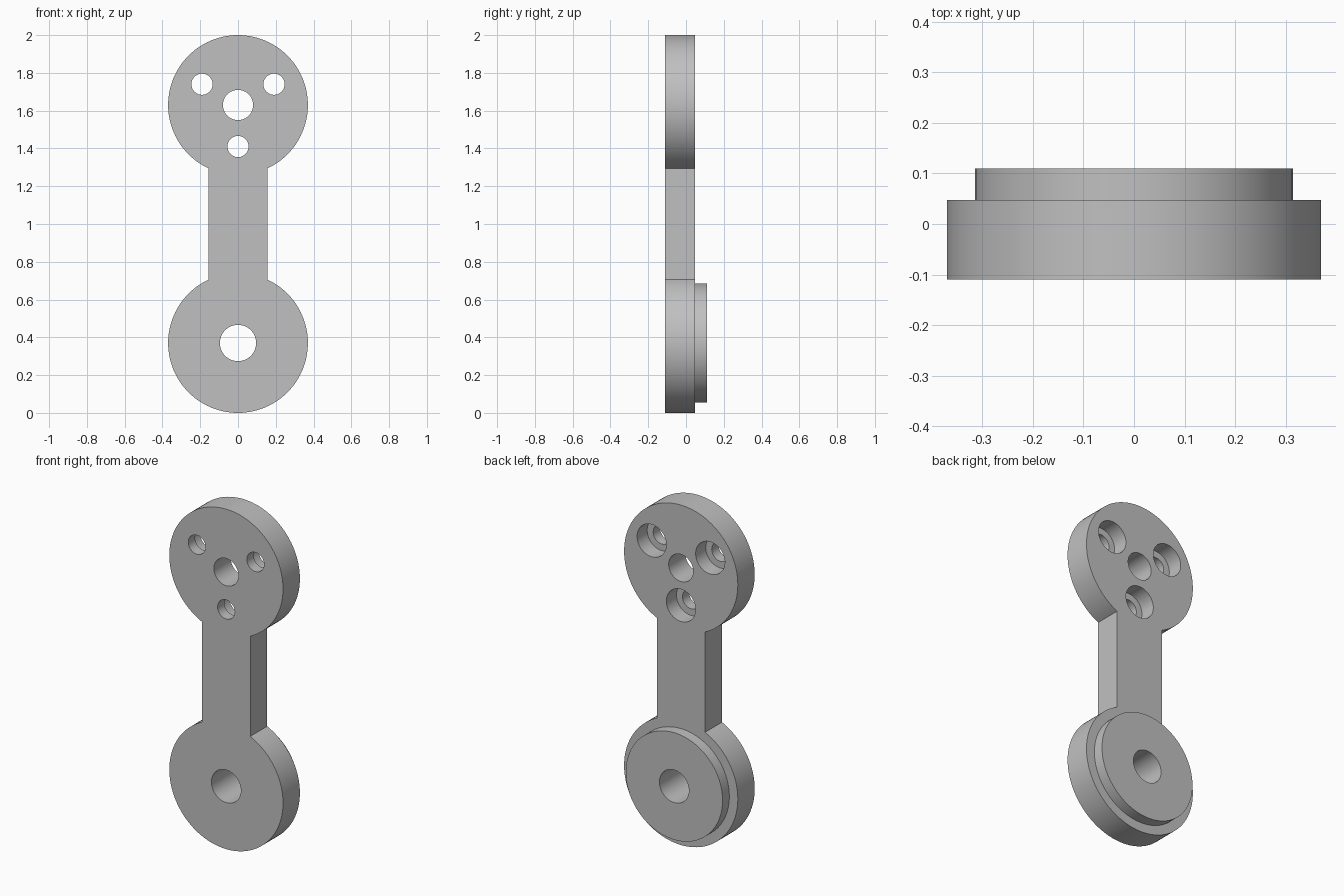
import bpy, bmesh
from math import sin, cos, pi, asin, radians

if "Cube" in bpy.data.objects:
    bpy.data.objects.remove(bpy.data.objects["Cube"])

R, HALF = 0.37, 0.157               # end disc radius, half width of the bar
LOW, HIGH = 0.37, 1.63              # heights of the disc centres
FRONT, BACK, BOSS = -0.11, 0.047, 0.11

grey = bpy.data.materials.new("grey metal")
grey.use_nodes = True
colour = (0.53, 0.53, 0.53, 1)
grey.diffuse_color = colour
grey.node_tree.nodes["Principled BSDF"].inputs["Base Color"].default_value = colour


def arc(cx, cz, r, start, end, n):
    return [(cx + r * cos(start + (end - start) * i / n),
             cz + r * sin(start + (end - start) * i / n)) for i in range(n + 1)]


def extrude(name, outline, y0, y1):
    """Solid made by extruding an x-z outline along y."""
    bm = bmesh.new()
    face = bm.faces.new([bm.verts.new((x, y0, z)) for x, z in outline])
    out = bmesh.ops.extrude_face_region(bm, geom=[face])
    verts = [g for g in out["geom"] if isinstance(g, bmesh.types.BMVert)]
    bmesh.ops.translate(bm, verts=verts, vec=(0, y1 - y0, 0))
    bmesh.ops.recalc_face_normals(bm, faces=bm.faces)
    mesh = bpy.data.meshes.new(name)
    bm.to_mesh(mesh)
    bm.free()
    mesh.materials.append(grey)
    ob = bpy.data.objects.new(name, mesh)
    bpy.context.collection.objects.link(ob)
    return ob


def disc(name, x, z, r, y0, y1, n=96):
    return extrude(name, arc(x, z, r, 0, 2 * pi, n)[:-1], y0, y1)


def activate(ob):
    bpy.ops.object.select_all(action="DESELECT")
    ob.select_set(True)
    bpy.context.view_layer.objects.active = ob


def drill(ob, x, z, r, y0=-0.3, y1=0.3):
    cutter = disc("cutter", x, z, r, y0, y1, 64)
    cutter.hide_render = True
    activate(ob)
    mod = ob.modifiers.new("hole", "BOOLEAN")
    mod.operation, mod.solver, mod.object = "DIFFERENCE", "EXACT", cutter
    bpy.ops.object.modifier_apply(modifier=mod.name)
    bpy.data.objects.remove(cutter)


# Plate: two round ends joined by a straight bar
neck = asin(HALF / R)
outline = (arc(0, HIGH, R, -pi / 2 + neck, 1.5 * pi - neck, 96)
           + arc(0, LOW, R, pi / 2 + neck, 2.5 * pi - neck, 96))
plate = extrude("link_plate", outline, FRONT, BACK)

# Raised round boss behind the lower end
boss = disc("rear_boss", 0, LOW, 0.315, BACK, BOSS)

# Pivot hole through plate and boss, and centre hole in the upper end
for part in (plate, boss):
    drill(part, 0, LOW, 0.096)
drill(plate, 0, HIGH, 0.08)

# Three screw holes, counterbored from the back
for angle in (30, 150, 270):
    x = 0.22 * cos(radians(angle))
    z = HIGH + 0.22 * sin(radians(angle))
    drill(plate, x, z, 0.056)
    drill(plate, x, z, 0.095, BACK - 0.094)

for part in (plate, boss):
    activate(part)
    bpy.ops.object.shade_smooth_by_angle(angle=radians(30))
